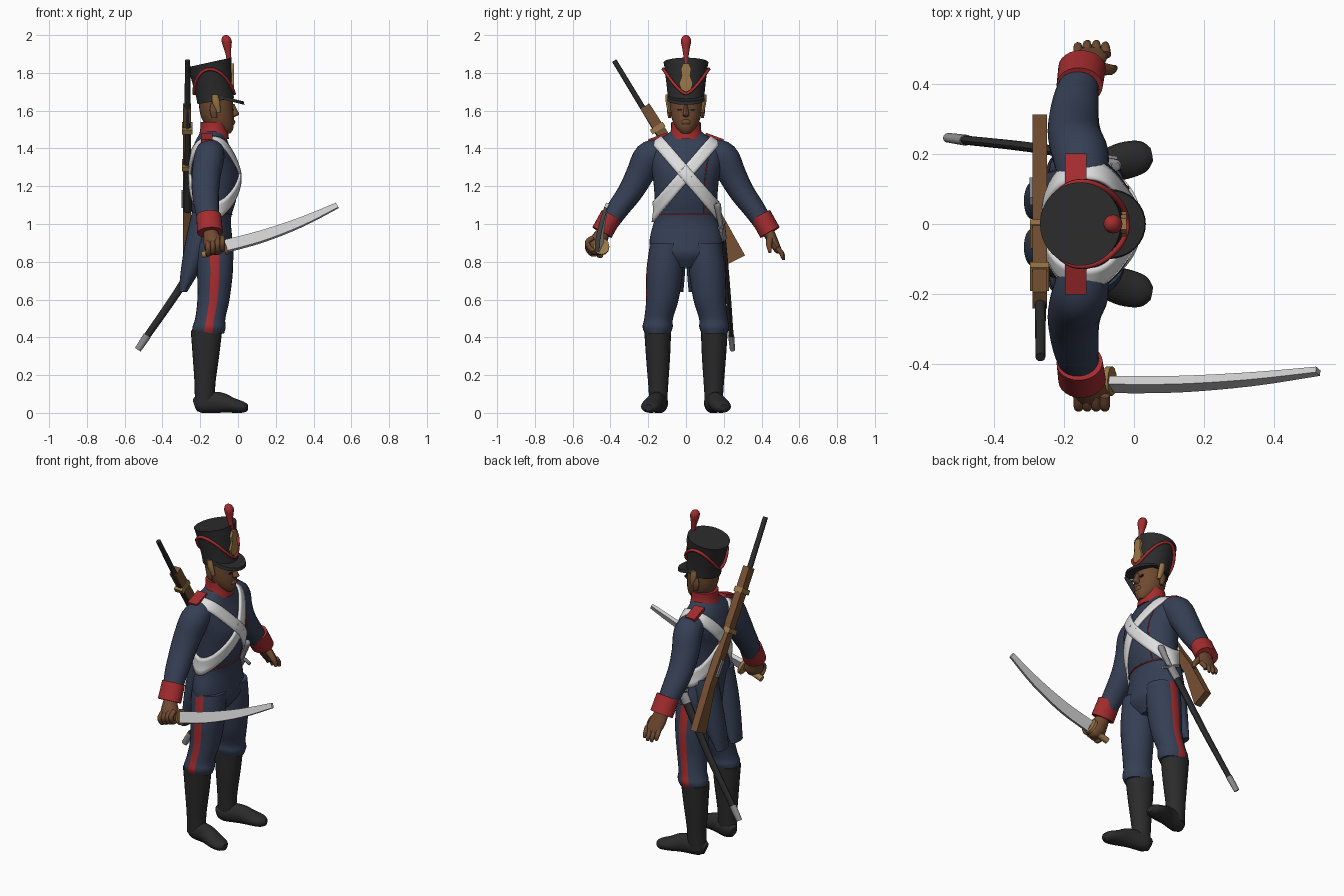
import bpy, bmesh
from math import sin, cos, pi
from mathutils import Vector

if "Cube" in bpy.data.objects:
    bpy.data.objects.remove(bpy.data.objects["Cube"])


def material(name, r, g, b):
    m = bpy.data.materials.new(name)
    m.use_nodes = True
    m.diffuse_color = (r, g, b, 1)
    m.node_tree.nodes["Principled BSDF"].inputs["Base Color"].default_value = (r, g, b, 1)
    return m


BLUE = material("navy cloth", .036, .05, .09)
RED = material("red cloth", .37, .025, .028)
WHITE = material("white leather", .74, .74, .74)
BLACK = material("black leather", .024, .024, .024)
SKIN = material("brown skin", .16, .068, .03)
WOOD = material("walnut wood", .18, .08, .033)
GOLD = material("brass", .33, .19, .065)
BLADE = material("bright steel", .6, .6, .6)
STEEL = material("dull steel", .27, .27, .28)


def finish(name, bm, mats, angle=40):
    bmesh.ops.recalc_face_normals(bm, faces=bm.faces)
    me = bpy.data.meshes.new(name)
    bm.to_mesh(me)
    bm.free()
    for m in mats:
        me.materials.append(m)
    ob = bpy.data.objects.new(name, me)
    bpy.context.collection.objects.link(ob)
    bpy.ops.object.select_all(action='DESELECT')
    ob.select_set(True)
    bpy.context.view_layer.objects.active = ob
    bpy.ops.object.shade_smooth_by_angle(angle=angle * pi / 180)
    return ob


def resample(secs, steps):
    """Smooth interpolation through the given sections."""
    out, last = [], len(secs) - 1
    for i in range(last):
        p = [secs[max(0, min(last, i + d))] for d in (-1, 0, 1, 2)]
        for k in range(steps):
            t = k / steps
            out.append([.5 * (2 * b + (c - a) * t + (2 * a - 5 * b + 4 * c - d) * t * t
                              + (3 * b - a - 3 * c + d) * t ** 3) for a, b, c, d in zip(*p)])
    return out + [list(secs[-1])]


def loft(name, secs, mats, n=24, steps=4, follow=False, ref=(1, 0, 0), phase=0, paint=None):
    """Skin of elliptical sections (x, y, z, radius along ref, other radius)."""
    mats = mats if isinstance(mats, list) else [mats]
    secs = resample(secs, steps)
    pts = [Vector(s[:3]) for s in secs]
    bm, rings = bmesh.new(), []
    for i, s in enumerate(secs):
        t = Vector((0, 0, 1))
        if follow:
            t = (pts[min(i + 1, len(pts) - 1)] - pts[max(i - 1, 0)]).normalized()
        u = Vector(ref)
        u = (u - t * u.dot(t)).normalized()
        v = t.cross(u)
        ring = []
        for k in range(n):
            a = 2 * pi * k / n + phase
            p = pts[i] + u * cos(a) * s[3] + v * sin(a) * s[4]
            ring.append(bm.verts.new((p.x, p.y, max(p.z, 0))))
        rings.append(ring)
    for a, b in zip(rings, rings[1:]):
        for k in range(n):
            f = bm.faces.new((a[k], a[(k + 1) % n], b[(k + 1) % n], b[k]))
            f.material_index = paint(2 * pi * (k + .5) / n) if paint else 0
    bm.faces.new(rings[0])
    bm.faces.new(rings[-1])
    return finish(name, bm, mats)


def prism(name, pts, push, mat):
    bm = bmesh.new()
    a = [bm.verts.new(p) for p in pts]
    b = [bm.verts.new(Vector(p) + Vector(push)) for p in pts]
    bm.faces.new(a)
    bm.faces.new(b)
    for k in range(len(a)):
        j = (k + 1) % len(a)
        bm.faces.new((a[k], a[j], b[j], b[k]))
    return finish(name, bm, [mat], 20)


def cord(name, pts, r, mat, cyclic=False):
    cu = bpy.data.curves.new(name, 'CURVE')
    cu.dimensions, cu.bevel_depth, cu.bevel_resolution = '3D', r, 1
    sp = cu.splines.new('POLY')
    sp.points.add(len(pts) - 1)
    for q, p in zip(sp.points, pts):
        q.co = (*p, 1)
    sp.use_cyclic_u = cyclic
    cu.materials.append(mat)
    bpy.context.collection.objects.link(bpy.data.objects.new(name, cu))


# Coat body
BODY = [(-.13, 0, .77, .06, .08), (-.13, 0, .84, .105, .175), (-.135, 0, .92, .105, .192),
        (-.14, 0, 1.03, .103, .166), (-.13, 0, 1.12, .118, .165), (-.122, 0, 1.25, .13, .176),
        (-.135, 0, 1.34, .12, .198), (-.14, 0, 1.40, .1, .198), (-.14, 0, 1.44, .085, .155),
        (-.135, 0, 1.475, .07, .1), (-.13, 0, 1.5, .06, .07)]
loft("coat_body", BODY, BLUE, n=40)
FINE = resample(BODY, 4)


def surf(a, z, gap=0.0):
    for p, q in zip(FINE, FINE[1:]):
        if z <= q[2]:
            break
    t = max(0, min(1, (z - p[2]) / (q[2] - p[2])))
    x, rx, ry = (p[i] + (q[i] - p[i]) * t for i in (0, 3, 4))
    return Vector((x + cos(a) * (rx + gap), sin(a) * (ry + gap), z))


# Crossed belts wrapped around the body
def belt_point(a, offset, slope):
    lo, hi = .9, 1.5
    for _ in range(25):
        z = (lo + hi) / 2
        if z < 1.265 + offset + slope * surf(a, z).y:
            lo = z
        else:
            hi = z
    return surf(a, z, .006)


for side, label in ((1, "left"), (-1, "right")):
    bm, n = bmesh.new(), 72
    rows = [[bm.verts.new(belt_point(2 * pi * k / n, o, 1.2 * side)) for k in range(n)]
            for o in (-.05, -.025, 0, .025, .05)]
    for a, b in zip(rows, rows[1:]):
        for k in range(n):
            j = (k + 1) % n
            bm.faces.new((a[k], a[j], b[j], b[k]))
    belt = finish("cross_belt_" + label, bm, [WHITE])
    mod = belt.modifiers.new("thickness", 'SOLIDIFY')
    mod.thickness, mod.offset = .012, 0

# Red piping on the coat
cord("waist_piping", [surf(k * pi / 36, 1.05, .001) for k in range(-12, 13)], .004, RED)
cord("front_piping", [surf(.62, 1.06 + k * .02, .001) for k in range(18)], .003, RED)

for s, label in ((1, "left"), (-1, "right")):
    # Trouser leg with side stripe
    loft("trouser_" + label,
         [(-.125, .1 * s, .9, .1, .09), (-.122, .113 * s, .75, .095, .097),
          (-.13, .125 * s, .6, .085, .086), (-.147, .145 * s, .5, .08, .076),
          (-.153, .15 * s, .455, .088, .08), (-.158, .15 * s, .42, .084, .068)],
         [BLUE, RED], paint=lambda a, s=s: int(sin(a) * s > .96))
    # Boot
    loft("boot_shaft_" + label,
         [(-.167, .15 * s, .435, .083, .071), (-.17, .148 * s, .3, .07, .064),
          (-.175, .147 * s, .15, .055, .053), (-.175, .147 * s, .04, .054, .046)], BLACK)
    loft("boot_foot_" + label,
         [(-.226, .132 * s, .04, .025, .035), (-.19, .14 * s, .05, .046, .052),
          (-.1, .16 * s, .055, .045, .055), (-.03, .18 * s, .04, .053, .04),
          (.025, .193 * s, .03, .045, .03), (.05, .198 * s, .027, .02, .018)],
         BLACK, follow=True, ref=(0, 1, 0))
    # Coat tail
    loft("coat_tail_" + label,
         [(-.17, .08 * s, 1.06, .075, .08), (-.205, .078 * s, .9, .075, .08),
          (-.25, .072 * s, .76, .052, .068), (-.292, .066 * s, .64, .022, .052)], BLUE)
    # Sleeve and cuff
    loft("sleeve_" + label,
         [(-.145, .13 * s, 1.395, .07, .06), (-.152, .195 * s, 1.355, .08, .082),
          (-.168, .245 * s, 1.26, .077, .074), (-.172, .295 * s, 1.17, .072, .066),
          (-.165, .36 * s, 1.08, .064, .058), (-.15, .42 * s, .99, .052, .05)],
         BLUE, follow=True)
    loft("cuff_" + label, [(-.155, .395 * s, 1.045, .066, .058), (-.148, .445 * s, .955, .068, .058)],
         RED, steps=1, follow=True)
    # Shoulder strap
    prism("shoulder_strap_" + label,
          [(-.197, .1 * s, 1.465), (-.197, .195 * s, 1.43), (-.135, .195 * s, 1.43),
           (-.135, .1 * s, 1.465)], (0, .006 * s, .018), RED)
    # Ear, eye and chin scales
    loft("ear_" + label, [(-.125, .086 * s, 1.56, .012, .008), (-.13, .09 * s, 1.6, .02, .012),
                          (-.13, .088 * s, 1.64, .012, .008)], SKIN, n=10)
    prism("eye_" + label, [(-.03, .022 * s, 1.6), (-.03, .045 * s, 1.6),
                           (-.03, .045 * s, 1.608), (-.03, .022 * s, 1.608)], (.009, 0, 0), BLACK)
    loft("chin_scales_" + label, [(-.105, .086 * s, 1.59, .012, .01), (-.115, .096 * s, 1.64, .02, .011),
                                  (-.122, .098 * s, 1.685, .016, .012)], GOLD, n=10)

# Open hand
loft("open_palm", [(-.148, .425, .98, .036, .034), (-.135, .455, .92, .048, .028),
                   (-.12, .485, .865, .046, .02), (-.118, .495, .85, .03, .012)], SKIN, n=16, follow=True)
for k in range(4):
    x = -.157 + k * .026
    reach = (.8, 1, 1, .85)[k]
    loft(f"finger_{k + 1}", [(x, .482, .875, .014, .014), (x - .003, .482 + .028 * reach, .875 - .035 * reach, .013, .013),
                             (x, .482 + .035 * reach, .875 - .065 * reach, .008, .008)], SKIN, n=10, follow=True)
loft("open_thumb", [(-.11, .445, .93, .02, .02), (-.07, .44, .89, .016, .016), (-.055, .445, .85, .009, .009)],
     SKIN, n=10, follow=True)

# Fist around the sabre
loft("fist", [(-.148, -.43, .97, .034, .032), (-.14, -.452, .93, .045, .042), (-.125, -.472, .885, .055, .05),
              (-.12, -.478, .85, .04, .036), (-.12, -.48, .838, .015, .015)], SKIN, n=16, follow=True)
for k in range(4):
    x = -.158 + k * .025
    z = .855 + k * .008
    loft(f"fist_finger_{k + 1}", [(x, -.49, z + .05, .014, .014), (x, -.522, z + .025, .014, .014),
                                  (x, -.5, z - .014, .013, .013), (x, -.455, z - .01, .012, .012)],
         SKIN, n=10, follow=True)

# Sabre
loft("sabre_grip", [(-.19, -.455, .835, .018, .018), (-.06, -.46, .88, .018, .018)], GOLD, n=10,
     steps=1, follow=True, ref=(0, 1, 0))
loft("sabre_guard", [(-.078, -.448, .877, .042, .045), (-.062, -.448, .882, .042, .045)], GOLD, n=12,
     steps=1, follow=True, ref=(0, 1, 0))
loft("sabre_blade", [(-.07, -.458, .882, .018, .046), (.12, -.457, .932, .018, .043),
                     (.33, -.443, 1.008, .016, .034), (.525, -.42, 1.098, .012, .02)],
     BLADE, n=4, follow=True, ref=(0, 1, -.45), phase=pi / 4)

# Scabbard with a second hilt at the other hip
loft("scabbard", [(-.115, .19, .97, .026, .016), (-.19, .203, .85, .024, .015),
                  (-.32, .222, .64, .021, .014), (-.49, .24, .395, .018, .013)], BLACK, n=12, follow=True)
loft("scabbard_tip", [(-.48, .239, .41, .021, .016), (-.53, .246, .335, .018, .014)], STEEL, n=12,
     steps=1, follow=True)
loft("scabbard_mouth", [(-.108, .188, .985, .029, .02), (-.145, .196, .925, .028, .019)], STEEL, n=12,
     steps=1, follow=True)
loft("short_hilt", [(-.108, .187, .98, .013, .013), (-.08, .176, 1.04, .016, .015),
                    (-.055, .167, 1.1, .02, .018), (-.052, .165, 1.11, .01, .01)], STEEL, n=12, follow=True)
loft("short_crossguard", [(-.15, .2, 1.005, .01, .01), (-.05, .185, .965, .01, .01)], STEEL, n=8,
     steps=1, follow=True, ref=(0, 1, 0))


# Musket slung across the back
def gun(u, v, x):
    return (x, -.38 + .53 * u + .85 * v, 1.865 - .85 * u + .53 * v)


prism("musket_stock", [gun(u, v, -.29) for u, v in
                       ((.29, -.018), (.29, .038), (.8, .045), (.97, .055), (1.24, .042),
                        (1.23, -.06), (.98, -.005), (.85, -.012))], (.042, 0, 0), WOOD)
loft("musket_barrel", [(*gun(0, 0, -.267), .014, .014), (*gun(.93, -.012, -.267), .02, .018)], BLACK,
     n=10, steps=1, follow=True)
for k, u in enumerate((.41, .64)):
    prism(f"musket_band_{k + 1}", [gun(u + du, v, -.296) for du, v in
                                   ((0, -.034), (0, .046), (.028, .046), (.028, -.034))], (.054, 0, 0), GOLD)
prism("musket_lock", [gun(u, v, -.298) for u, v in ((.82, 0), (.82, .025), (.92, .03), (.92, .005))],
      (.01, 0, 0), STEEL)

# Neck, collar and head
loft("neck", [(-.125, 0, 1.44, .06, .065), (-.12, 0, 1.57, .055, .06)], SKIN, steps=1)
loft("collar", [(-.13, 0, 1.45, .082, .092), (-.127, 0, 1.5, .073, .08), (-.127, 0, 1.54, .072, .078)], RED)
loft("head", [(-.07, 0, 1.48, .03, .025), (-.087, 0, 1.505, .062, .05), (-.105, 0, 1.55, .083, .073),
              (-.115, 0, 1.61, .09, .084), (-.118, 0, 1.69, .092, .088)], SKIN)
loft("nose", [(-.035, 0, 1.635, .016, .009), (-.025, 0, 1.6, .023, .013), (-.018, 0, 1.58, .024, .017),
              (-.028, 0, 1.567, .01, .012)], SKIN, n=12)
loft("lips", [(-.033, 0, 1.525, .012, .02), (-.03, 0, 1.54, .016, .026), (-.033, 0, 1.552, .012, .02)], SKIN, n=12)

# Tall flared cap
loft("cap_body", [(-.118, 0, 1.65, .098, .097), (-.126, 0, 1.7, .1, .099), (-.146, 0, 1.82, .113, .113),
                  (-.153, 0, 1.855, .118, .119)], BLACK, n=40, follow=True)
loft("cap_visor", [(-.07, 0, 1.657, .107, .1), (-.066, 0, 1.673, .1, .095)], BLACK, n=32, steps=1, follow=True)
swag = []
for k in range(48):
    a = 2 * pi * k / 48
    h = .13 * abs(sin(a)) ** 1.6
    r = .106 + h * .11
    swag.append((-.126 - h * .17 + r * cos(a), r * sin(a), 1.69 + h))
cord("cap_cord", swag, .009, RED, True)
half = [(0, 1.70), (.028, 1.715), (.036, 1.745), (.022, 1.785), (.027, 1.82), (.015, 1.85)]
prism("cap_plate", [(-.045, y, z) for y, z in half] + [(-.045, -y, z) for y, z in half[:0:-1]],
      (.023, 0, 0), GOLD)
loft("plume", [(-.045, 0, 1.83, .012, .012), (-.05, 0, 1.89, .014, .014), (-.056, 0, 1.93, .02, .02),
               (-.06, 0, 1.967, .027, .027), (-.063, 0, 1.99, .02, .02), (-.064, 0, 2.0, .006, .006)], RED, n=16)
